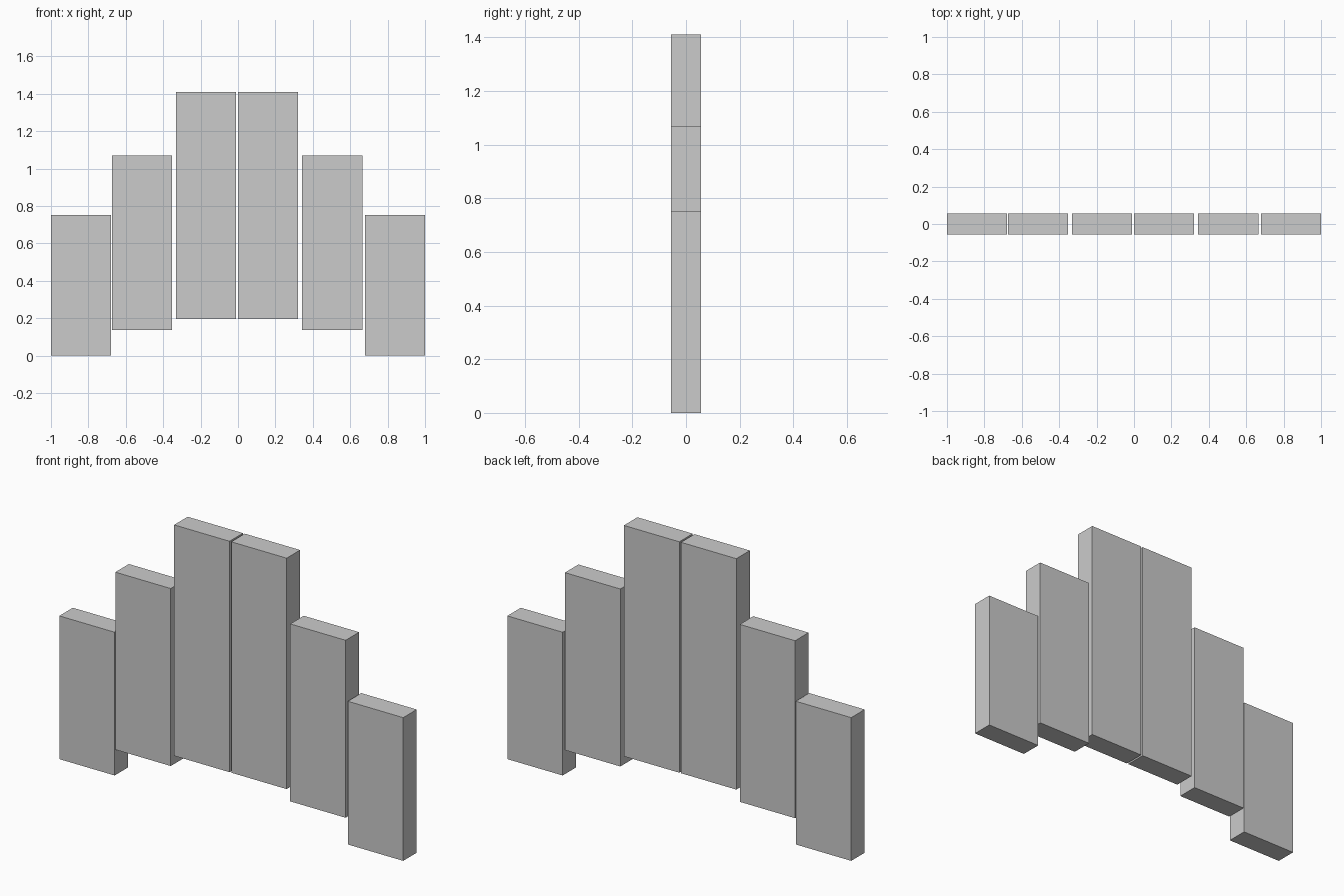
import bpy

if "Cube" in bpy.data.objects:
    bpy.data.objects.remove(bpy.data.objects["Cube"])

WIDTH, DEPTH = 0.322, 0.112


def panel(name, x_centre, bottom, top):
    bpy.ops.mesh.primitive_cube_add(size=1, location=(x_centre, 0, (bottom + top) / 2))
    obj = bpy.context.object
    obj.name = name
    obj.scale = (WIDTH, DEPTH, top - bottom)
    bpy.ops.object.transform_apply(location=False, rotation=False, scale=True)


# Stepped pairs of panels: left centre, right centre, bottom, top
pairs = {
    "outer_panel": (-0.839, 0.839, 0.0, 0.753),
    "middle_panel": (-0.513, 0.504, 0.137, 1.07),
    "inner_panel": (-0.171, 0.161, 0.196, 1.41),
}
for name, (left, right, bottom, top) in pairs.items():
    panel(name + "_left", left, bottom, top)
    panel(name + "_right", right, bottom, top)
